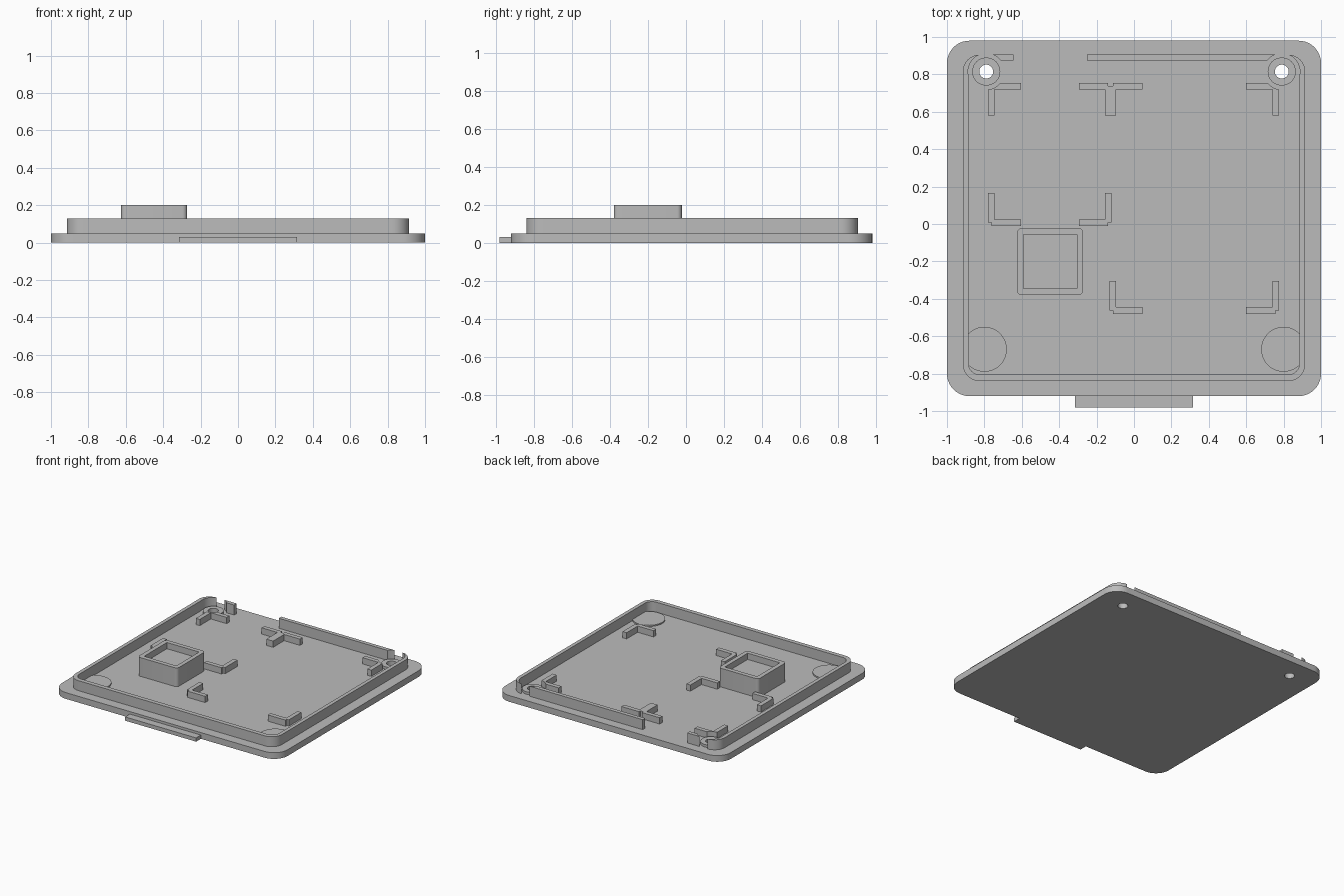
import bpy, bmesh
from math import cos, sin, pi, radians

cube = bpy.data.objects.get("Cube")
if cube:
    bpy.data.objects.remove(cube)

grey = bpy.data.materials.new("plain grey")
grey.use_nodes = True
COLOUR = (0.5, 0.5, 0.5, 1)
grey.diffuse_color = COLOUR
grey.node_tree.nodes["Principled BSDF"].inputs["Base Color"].default_value = COLOUR

FLOOR, LIP_TOP, BRACKET_TOP = 0.05, 0.13, 0.10
SCREW_X, SCREW_Y = 0.79, 0.815


def prism(name, points, z0, z1):
    """Extrude a flat outline from z0 to z1."""
    bm = bmesh.new()
    face = bm.faces.new([bm.verts.new((x, y, z0)) for x, y in points])
    top = bmesh.ops.extrude_face_region(bm, geom=[face])["geom"]
    for v in top:
        if isinstance(v, bmesh.types.BMVert):
            v.co.z = z1
    bmesh.ops.recalc_face_normals(bm, faces=bm.faces)
    mesh = bpy.data.meshes.new(name)
    bm.to_mesh(mesh)
    bm.free()
    mesh.materials.append(grey)
    obj = bpy.data.objects.new(name, mesh)
    bpy.context.collection.objects.link(obj)
    return obj


def rect(x0, x1, y0, y1, r=0, steps=10):
    """Rectangle outline with optional rounded corners."""
    if not r:
        return [(x0, y0), (x1, y0), (x1, y1), (x0, y1)]
    centres = [(x1 - r, y1 - r), (x0 + r, y1 - r), (x0 + r, y0 + r), (x1 - r, y0 + r)]
    return [(cx + r * cos(pi / 2 * (q + i / steps)), cy + r * sin(pi / 2 * (q + i / steps)))
            for q, (cx, cy) in enumerate(centres) for i in range(steps + 1)]


def circle(cx, cy, r, n=48):
    return [(cx + r * cos(2 * pi * i / n), cy + r * sin(2 * pi * i / n)) for i in range(n)]


def cut(obj, points, z0, z1):
    """Subtract a prism from an object and bake the result."""
    cutter = prism("cutter", points, z0, z1)
    cutter.hide_render = True
    mod = obj.modifiers.new("cut", "BOOLEAN")
    mod.operation, mod.solver, mod.object = "DIFFERENCE", "EXACT", cutter
    graph = bpy.context.evaluated_depsgraph_get()
    mesh = bpy.data.meshes.new_from_object(obj.evaluated_get(graph))
    obj.modifiers.clear()
    obj.data = mesh
    bpy.data.objects.remove(cutter)


def bracket(name, cx, cy, dx, dy):
    """L-shaped corner stop with a small relief notch at its outer corner."""
    a, t, n = 0.175, 0.035, 0.018
    outline = [(n, 0), (a, 0), (a, t), (t, t), (t, a), (0, a), (0, n), (n, n)]
    return prism(name, [(cx + dx * x, cy + dy * y) for x, y in outline], FLOOR, BRACKET_TOP)


# Base plate and front tab
base = prism("base_plate", rect(-1, 1, -0.92, 0.98, 0.12), 0, FLOOR)
prism("front_tab", rect(-0.315, 0.315, -0.98, -0.92), 0, 0.03)

# Raised lip, open along part of the back edge
lip = prism("rim_lip", rect(-0.915, 0.915, -0.84, 0.905, 0.09), FLOOR, LIP_TOP)
cut(lip, rect(-0.885, 0.885, -0.805, 0.873, 0.06), 0, 1)
cut(lip, rect(-0.645, -0.25, 0.8, 1), 0, 1)

# Corner stops that locate the two inserts
back_left = bracket("bracket_back_left", 0.775, 0.755, -1, -1)
back_right = bracket("bracket_back_right", -0.78, 0.755, 1, -1)
bracket("bracket_front_left", 0.775, -0.48, -1, 1)
bracket("bracket_front_middle", -0.13, -0.48, 1, 1)
bracket("bracket_centre_right", -0.78, -0.01, 1, 1)
bracket("bracket_centre_middle", -0.12, -0.01, -1, 1)
prism("bracket_back_middle", [
    (-0.295, 0.72), (-0.155, 0.72), (-0.155, 0.58), (-0.095, 0.58), (-0.095, 0.72),
    (0.045, 0.72), (0.045, 0.755), (-0.112, 0.755), (-0.112, 0.737), (-0.138, 0.737),
    (-0.138, 0.755), (-0.295, 0.755)], FLOOR, BRACKET_TOP)

# Screw bosses with through holes, and round pads in the front corners
for side, label, stop in ((1, "left", back_left), (-1, "right", back_right)):
    x = side * SCREW_X
    clearance = circle(x, SCREW_Y, 0.097)
    cut(lip, clearance, 0, 1)
    cut(stop, clearance, 0, 1)
    hole = circle(x, SCREW_Y, 0.037)
    cut(base, hole, -1, 1)
    boss = prism("screw_boss_" + label, circle(x, SCREW_Y, 0.075), FLOOR, 0.07)
    cut(boss, hole, -1, 1)
    pad = prism("corner_pad_" + label, circle(side * 0.8, -0.67, 0.12), FLOOR, 0.06)
    cut(pad, rect(min(side * 0.89, side), max(side * 0.89, side), -0.9, -0.4), 0, 1)

# Raised square holder with a shallow pocket
holder = prism("square_holder", rect(-0.625, -0.272, -0.38, -0.022, 0.025, 6), FLOOR, 0.2)
cut(holder, rect(-0.59, -0.305, -0.345, -0.057), 0.15, 1)

# Smooth the rounded sides while keeping edges crisp
bpy.ops.object.select_all(action="DESELECT")
for obj in bpy.context.collection.objects:
    if obj.type == "MESH":
        obj.select_set(True)
        bpy.context.view_layer.objects.active = obj
bpy.ops.object.shade_smooth_by_angle(angle=radians(30))
